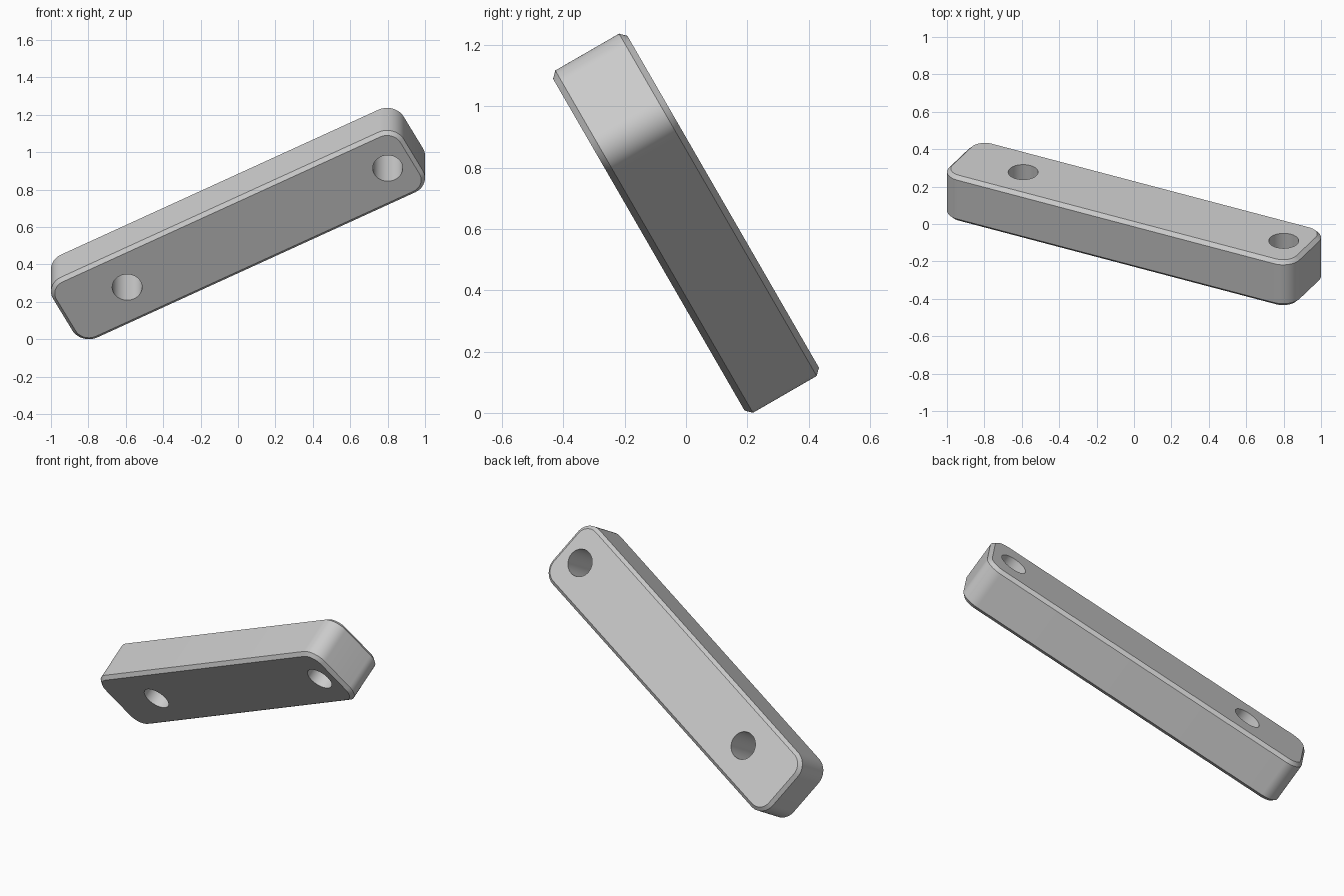
import bpy
import bmesh
from math import radians
from mathutils import Matrix

LENGTH, WIDTH, THICK = 2.118, 0.42, 0.28
CORNER, CHAMFER = 0.1, 0.02
HOLE_RADIUS = 0.08
HOLES = (-0.67, 0.905)

default = bpy.data.objects.get("Cube")
if default:
    bpy.data.objects.remove(default)

grey = bpy.data.materials.new("light grey")
grey.use_nodes = True
grey.diffuse_color = (0.6, 0.6, 0.6, 1)
grey.node_tree.nodes["Principled BSDF"].inputs["Base Color"].default_value = grey.diffuse_color


def add_object(name, bm):
    mesh = bpy.data.meshes.new(name)
    bm.normal_update()
    bm.to_mesh(mesh)
    bm.free()
    mesh.materials.append(grey)
    obj = bpy.data.objects.new(name, mesh)
    bpy.context.collection.objects.link(obj)
    return obj


def is_upright(edge):
    a, b = edge.verts
    return abs(a.co.z - b.co.z) > THICK / 2


# Bar with rounded corners and chamfered rims
bm = bmesh.new()
bmesh.ops.create_cube(bm, size=1, matrix=Matrix.Diagonal((LENGTH, WIDTH, THICK, 1)))
bmesh.ops.bevel(bm, geom=[e for e in bm.edges if is_upright(e)], offset=CORNER,
                segments=14, profile=0.5, affect='EDGES')
bmesh.ops.bevel(bm, geom=[e for e in bm.edges if not is_upright(e)], offset=CHAMFER,
                segments=1, affect='EDGES', clamp_overlap=False)
bar = add_object("bar", bm)

# Two round through holes
bm = bmesh.new()
for x in HOLES:
    bmesh.ops.create_cone(bm, cap_ends=True, segments=48, radius1=HOLE_RADIUS,
                          radius2=HOLE_RADIUS, depth=THICK * 2,
                          matrix=Matrix.Translation((x, 0, 0)))
cutter = add_object("hole_cutter", bm)
cutter.hide_render = True

cut = bar.modifiers.new("holes", 'BOOLEAN')
cut.operation = 'DIFFERENCE'
cut.solver = 'EXACT'
cut.object = cutter
bpy.ops.object.select_all(action='DESELECT')
bar.select_set(True)
bpy.context.view_layer.objects.active = bar
bpy.ops.object.modifier_apply(modifier=cut.name)
bpy.data.objects.remove(cutter)
bpy.ops.object.shade_smooth_by_angle(angle=radians(30))

# Tilt the bar back and swing it up to one side
bar.matrix_world = (Matrix.Translation((0, 0, 0.6185))
                    @ Matrix.Rotation(radians(120), 4, 'X')
                    @ Matrix.Rotation(radians(27.8), 4, 'Z'))
